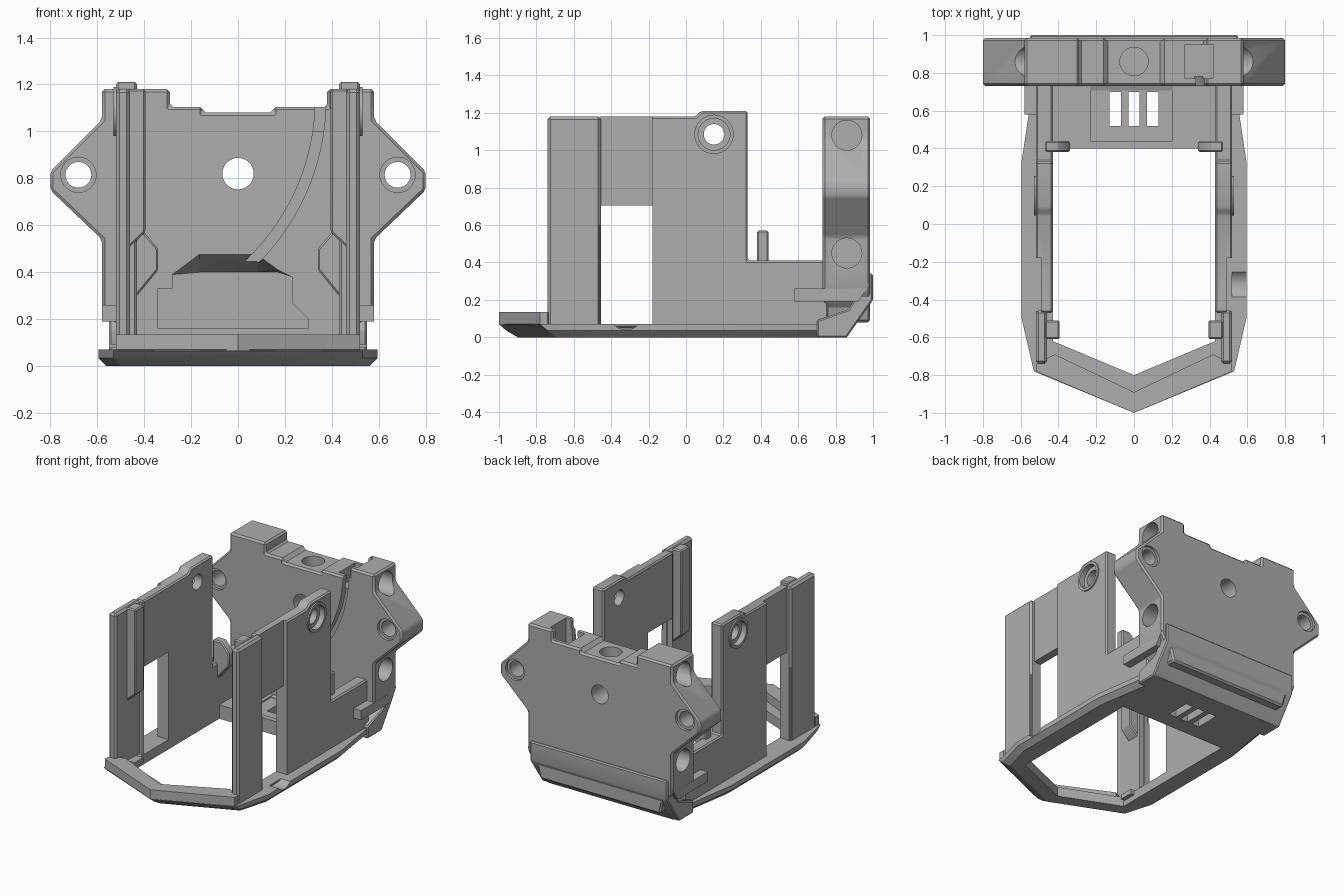
import bpy, bmesh, math

cube = bpy.data.objects.get("Cube")
if cube:
    bpy.data.objects.remove(cube, do_unlink=True)

grey = bpy.data.materials.new("plain grey")
grey.use_nodes = True
tone = (0.42, 0.42, 0.42, 1)
grey.diffuse_color = tone
grey.node_tree.nodes["Principled BSDF"].inputs["Base Color"].default_value = tone


def place(axis, u, v, w):
    return {"x": (w, u, v), "y": (u, w, v), "z": (u, v, w)}[axis]


def loft(name, axis, layers):
    """Join equal-length outlines, given as (level, points), into a solid."""
    bm = bmesh.new()
    rings = [[bm.verts.new(place(axis, u, v, w)) for u, v in pts] for w, pts in layers]
    bm.faces.new(rings[0])
    bm.faces.new(rings[-1])
    n = len(rings[0])
    for low, high in zip(rings, rings[1:]):
        for i in range(n):
            j = (i + 1) % n
            bm.faces.new((low[i], low[j], high[j], high[i]))
    bmesh.ops.recalc_face_normals(bm, faces=bm.faces)
    mesh = bpy.data.meshes.new(name)
    bm.to_mesh(mesh)
    bm.free()
    mesh.materials.append(grey)
    ob = bpy.data.objects.new(name, mesh)
    bpy.context.collection.objects.link(ob)
    return ob


def prism(name, axis, pts, a, b):
    return loft(name, axis, [(a, pts), (b, pts)])


def block(name, x, y, z):
    return prism(name, "z", [(x[0], y[0]), (x[1], y[0]), (x[1], y[1]), (x[0], y[1])], *z)


def rod(axis, u, v, r, a, b, n=40):
    ring = [(u + r * math.cos(math.tau * i / n), v + r * math.sin(math.tau * i / n)) for i in range(n)]
    return prism("cutter", axis, ring, a, b)


def mirrored(half):
    """Close a half outline across x = 0."""
    return half + [(-x, v) for x, v in reversed(half) if x > 0]


def apply(ob, mod):
    bpy.ops.object.select_all(action="DESELECT")
    bpy.context.view_layer.objects.active = ob
    ob.select_set(True)
    bpy.ops.object.modifier_apply(modifier=mod.name)


def bevel(ob, width):
    mod = ob.modifiers.new("edge", "BEVEL")
    mod.width = width
    mod.segments = 1
    mod.limit_method = "ANGLE"
    apply(ob, mod)


def cut(ob, *cutters):
    for c in cutters:
        c.hide_render = True
        mod = ob.modifiers.new("cut", "BOOLEAN")
        mod.operation = "DIFFERENCE"
        mod.solver = "EXACT"
        mod.object = c
        apply(ob, mod)
        bpy.data.objects.remove(c, do_unlink=True)


# Base frame with chamfered underside and large opening
under = [(0, -0.9), (0.5, -0.69), (0.56, -0.48), (0.56, 0.33), (0.5, 0.7), (0.5, 0.86)]
middle = [(0, -0.96), (0.53, -0.74), (0.595, -0.5), (0.595, 0.33), (0.54, 0.7), (0.54, 0.88)]
rim = [(0, -1), (0.53, -0.78), (0.595, -0.5), (0.595, 0.33), (0.54, 0.7), (0.54, 0.9)]
base = loft("base_frame", "z", [(0, mirrored(under)), (0.035, mirrored(middle)), (0.07, mirrored(rim))])
opening = [(0, -0.8), (0.43, -0.62), (0.43, 0.4)]
cut(base, prism("cutter", "z", mirrored(opening), -0.1, 0.3),
    rod("x", -0.32, 0.13, 0.09, 0.49, 0.7))

# Floor with plain vents
floor = block("rear_floor", (-0.45, 0.45), (0.4, 0.76), (0.001, 0.1))
cut(floor, block("cutter", (-0.23, 0.2), (0.44, 0.8), (0.09, 0.2)))
for x in (-0.1, 0, 0.1):
    for part in (floor, base):
        cut(part, block("cutter", (x - 0.03, x + 0.03), (0.52, 0.7), (-0.1, 0.3)))

# Raised nose bar
nose = [(0, -1), (0.52, -0.78), (0.52, -0.74), (0.42, -0.69), (0, -0.89)]
prism("nose_bar", "z", mirrored(nose), 0.065, 0.135)

# Sloped skirt under the rear plate
skirt = [(0.7, 0), (0.86, 0), (1, 0.2), (1, 0.34), (0.975, 0.34), (0.87, 0.15), (0.7, 0.09)]
bevel(prism("rear_skirt", "x", skirt, -0.55, 0.55), 0.008)

# Rear plate
right_edge = [(0.5, 0.16), (0.58, 0.25), (0.58, 0.54), (0.8, 0.75), (0.8, 0.83), (0.58, 1.05), (0.58, 1.18)]
crown = [(0.38, 1.18), (0.38, 1.105), (0.15, 1.105), (0.15, 1.08), (-0.15, 1.08),
         (-0.15, 1.105), (-0.29, 1.105), (-0.29, 1.18)]
plate = prism("rear_plate", "y",
              [(0.48, 0.08)] + right_edge + crown + [(-x, z) for x, z in reversed(right_edge)] + [(-0.48, 0.08)],
              0.73, 0.985)
bevel(plate, 0.015)
cut(plate, rod("y", 0, 0.82, 0.067, 0.6, 1.1), rod("z", 0, 0.86, 0.075, 0.98, 1.3))
for s in (-1, 1):
    cut(plate, rod("y", s * 0.68, 0.815, 0.055, 0.6, 1.1),
        rod("y", s * 0.68, 0.815, 0.075, 0.6, 0.75),
        rod("y", s * 0.68, 0.815, 0.075, 0.965, 1.1))
    for z in (1.08, 0.45):
        cut(plate, rod("x", 0.86, z, 0.08, s * 0.44, s * 0.82))

# Cavity, cable pocket and curved groove in the rear plate
cavity = [(-0.34, 0.16), (0.3, 0.16), (0.3, 0.2), (0.23, 0.27), (0.23, 0.38), (0.17, 0.41),
          (0.08, 0.475), (-0.165, 0.475), (-0.28, 0.39), (-0.28, 0.33), (-0.34, 0.33)]
roof = [(x, min(z, 0.4)) for x, z in cavity]
cut(plate, loft("cutter", "y", [(0.7, cavity), (0.735, cavity), (0.85, roof)]))
cut(plate, block("cutter", (0.27, 0.42), (0.77, 0.95), (1.0, 1.3)))
arc = [math.radians(a) for a in range(8, -50, -3)]
band = [(r * math.cos(a) - 0.62, r * math.sin(a) + 1.14)
        for r, line in ((0.95, arc), (0.995, arc[::-1])) for a in line]
cut(plate, prism("cutter", "y", band, 0.7, 0.78))

# Side walls, posts and rails
for s, side in ((1, "left"), (-1, "right")):
    profile = [(-0.47, 0.05), (0.76, 0.05), (0.76, 0.41), (0.33, 0.41), (0.33, 1.21),
               (0.08, 1.21), (0.05, 1.18), (-0.47, 1.18)]
    wall = prism(side + "_wall", "x", profile, s * 0.43, s * 0.52)
    bevel(wall, 0.01)
    cut(wall, block("cutter", (s * 0.4, s * 0.6), (-0.46, -0.18), (0.07, 0.705)),
        block("cutter", (s * 0.49, s * 0.6), (-0.5, -0.18), (0.6, 1.3)),
        rod("x", 0.15, 1.085, 0.055, s * 0.3, s * 0.7),
        rod("x", 0.15, 1.085, 0.085, s * 0.49, s * 0.7))
    collar = rod("x", 0.15, 1.085, 0.105, s * 0.5, s * 0.53)
    collar.name = side + "_hole_collar"
    cut(collar, rod("x", 0.15, 1.085, 0.085, s * 0.4, s * 0.7))

    post = block(side + "_front_post", (s * 0.46, s * 0.52), (-0.74, -0.455), (0.05, 1.18))
    bevel(post, 0.015)
    rail = [(s * 0.47, 0.5), (s * 0.47, 1.18), (s * 0.395, 1.18), (s * 0.395, 0.57)]
    bevel(prism(side + "_inner_rail", "y", rail, -0.61, -0.51), 0.008)
    block(side + "_rail_foot", (s * 0.4, s * 0.47), (-0.61, -0.51), (0.04, 0.075))

    tab = [(s * 0.34, 0.41), (s * 0.34, 0.5), (s * 0.4, 0.57), (s * 0.47, 0.57), (s * 0.47, 0.3), (s * 0.43, 0.3)]
    bevel(prism(side + "_locating_tab", "y", tab, 0.38, 0.44), 0.008)

    ledge = [(0.58, 0.19), (0.92, 0.19), (0.98, 0.28), (0.96, 0.3), (0.9, 0.26), (0.58, 0.26)]
    prism(side + "_ledge", "x", ledge, s * 0.5, s * 0.58)

# Crisp edges with smooth round holes
for ob in bpy.context.scene.objects:
    ob.select_set(ob.type == "MESH" and grey.name in ob.data.materials)
bpy.context.view_layer.objects.active = plate
bpy.ops.object.shade_smooth_by_angle(angle=math.radians(25))
